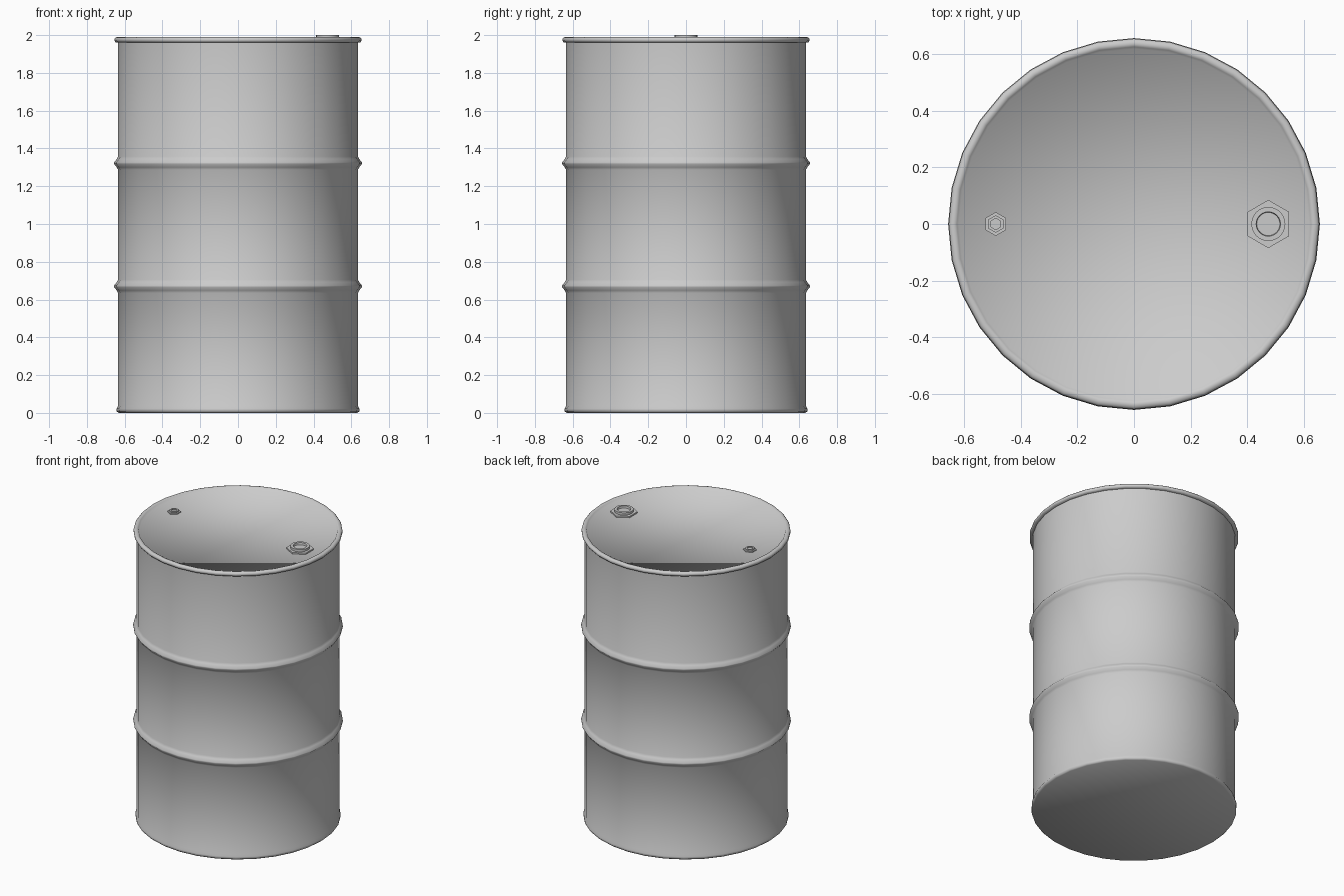
import bpy, math

old = bpy.data.objects.get("Cube")
if old:
    bpy.data.objects.remove(old)

steel = bpy.data.materials.new("grey steel")
steel.use_nodes = True
grey = (0.6, 0.6, 0.6, 1)
steel.diffuse_color = grey
steel.node_tree.nodes["Principled BSDF"].inputs["Base Color"].default_value = grey


def lathe(name, profile, sides, center_x=0, turn=0, smooth=40):
    """Revolve (radius, height) pairs and close both ends with flat caps."""
    verts, faces = [], []
    for r, z in profile:
        for i in range(sides):
            a = turn + math.tau * i / sides
            verts.append((center_x + r * math.cos(a), r * math.sin(a), z))
    for k in range(len(profile) - 1):
        for i in range(sides):
            j = (i + 1) % sides
            low, high = k * sides, (k + 1) * sides
            faces.append((low + i, low + j, high + j, high + i))
    faces.append(tuple(reversed(range(sides))))
    last = (len(profile) - 1) * sides
    faces.append(tuple(range(last, last + sides)))
    mesh = bpy.data.meshes.new(name)
    mesh.from_pydata(verts, [], faces)
    mesh.materials.append(steel)
    obj = bpy.data.objects.new(name, mesh)
    bpy.context.collection.objects.link(obj)
    bpy.ops.object.select_all(action='DESELECT')
    obj.select_set(True)
    bpy.context.view_layer.objects.active = obj
    if smooth:
        bpy.ops.object.shade_smooth_by_angle(angle=math.radians(smooth))
    return obj


# Drum shell: flared foot, two rolling hoops, rolled top rim and sunken lid
BODY = 0.635


def hoop(z):
    return [(BODY, z - 0.035), (0.642, z - 0.022), (0.656, z - 0.004),
            (0.656, z + 0.004), (0.642, z + 0.022), (BODY, z + 0.035)]


foot = [(0.632, 0), (0.642, 0.008), (0.643, 0.022), (BODY, 0.036)]
rim = [(BODY, 1.96), (0.648, 1.962), (0.654, 1.97), (0.654, 1.98),
       (0.647, 1.988), (0.635, 1.99), (0.625, 1.986), (0.618, 1.974)]
lathe("drum_shell", foot + hoop(0.67) + hoop(1.322) + rim, 32, smooth=60)

# Large bung: hexagonal flange, round collar and recessed plug
LARGE_X = 0.474
lathe("large_bung_flange", [(0.085, 1.97), (0.085, 1.984)], 6, LARGE_X, math.pi / 6, 0)
lathe("large_bung_collar", [(0.06, 1.98), (0.06, 2.0), (0.043, 2.0), (0.041, 1.986)],
      24, LARGE_X)

# Small bung: stepped hexagons with a recessed socket
SMALL_X = -0.488
lathe("small_bung_flange", [(0.042, 1.97), (0.042, 1.98)], 6, SMALL_X, math.pi / 6, 0)
lathe("small_bung_plug", [(0.031, 1.975), (0.031, 1.988), (0.02, 1.988), (0.02, 1.981)],
      6, SMALL_X, math.pi / 6, 0)
